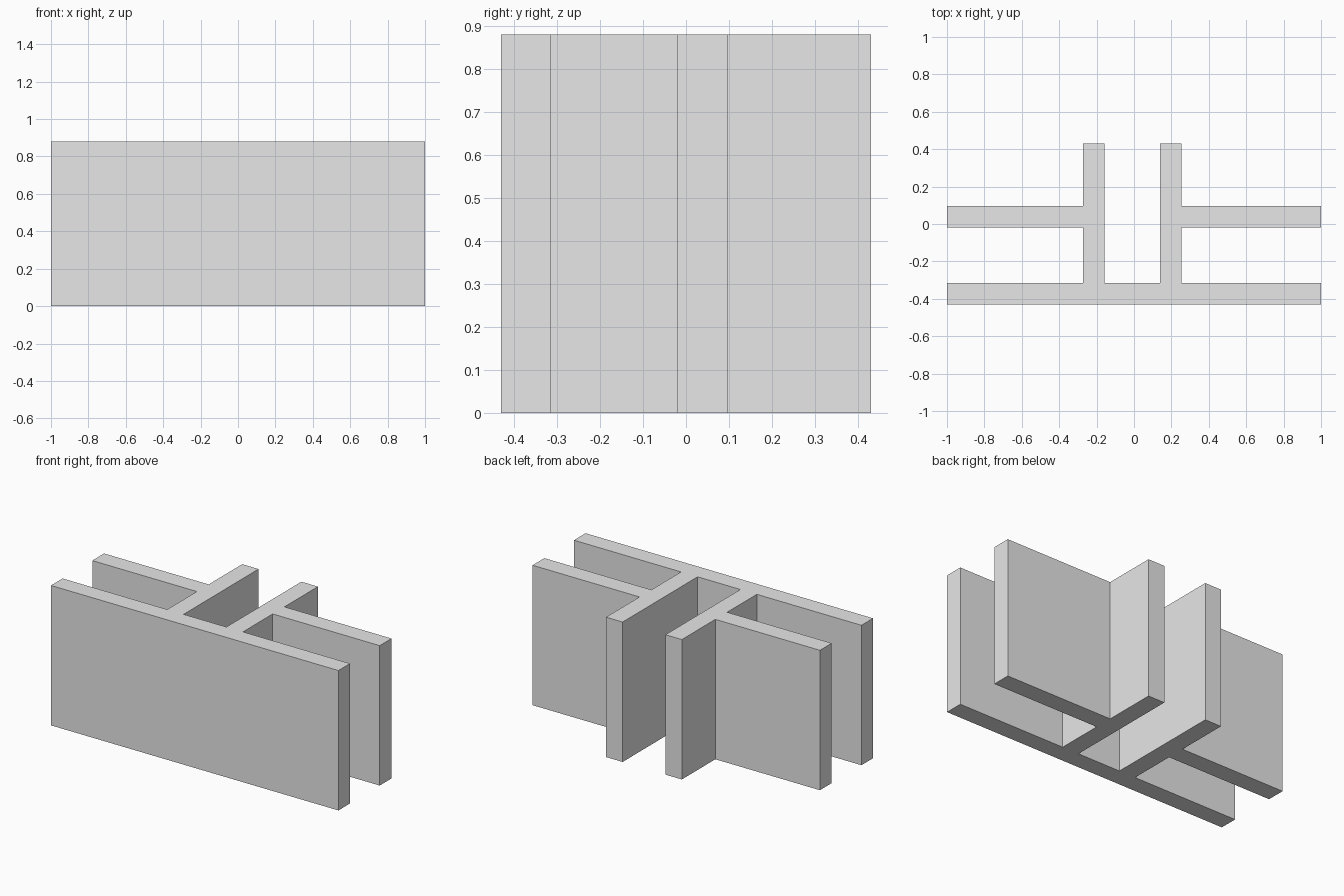
import bpy
import bmesh

cube = bpy.data.objects.get("Cube")
if cube:
    bpy.data.objects.remove(cube, do_unlink=True)

HEIGHT = 0.88

# One plain grey for the whole part
grey = bpy.data.materials.new("plain_grey")
grey.use_nodes = True
colour = (0.8, 0.8, 0.8, 1.0)
grey.diffuse_color = colour
grey.node_tree.nodes["Principled BSDF"].inputs["Base Color"].default_value = colour

# Levels of the cross-section along y
front, front_in = -0.43, -0.315
flange, flange_in = -0.02, 0.097
back = 0.43


def wing(end, outer, inner):
    """Half outline, from the outer front corner round to the channel floor."""
    return [(end, front), (end, front_in), (outer, front_in), (outer, flange),
            (end, flange), (end, flange_in), (outer, flange_in),
            (outer, back), (inner, back), (inner, front_in)]


# Closed outline: right half forwards, left half reversed
outline = wing(1.0, 0.255, 0.14) + wing(-1.0, -0.272, -0.158)[::-1]

# Extrude the outline to full height
bm = bmesh.new()
base = bm.faces.new([bm.verts.new((x, y, 0)) for x, y in outline])
top = bmesh.ops.extrude_face_region(bm, geom=[base], use_keep_orig=True)
bmesh.ops.translate(bm, vec=(0, 0, HEIGHT),
                    verts=[v for v in top["geom"] if isinstance(v, bmesh.types.BMVert)])
bmesh.ops.recalc_face_normals(bm, faces=bm.faces)

mesh = bpy.data.meshes.new("slotted_profile_bar")
bm.to_mesh(mesh)
bm.free()
mesh.materials.append(grey)
bar = bpy.data.objects.new("slotted_profile_bar", mesh)
bpy.context.collection.objects.link(bar)
